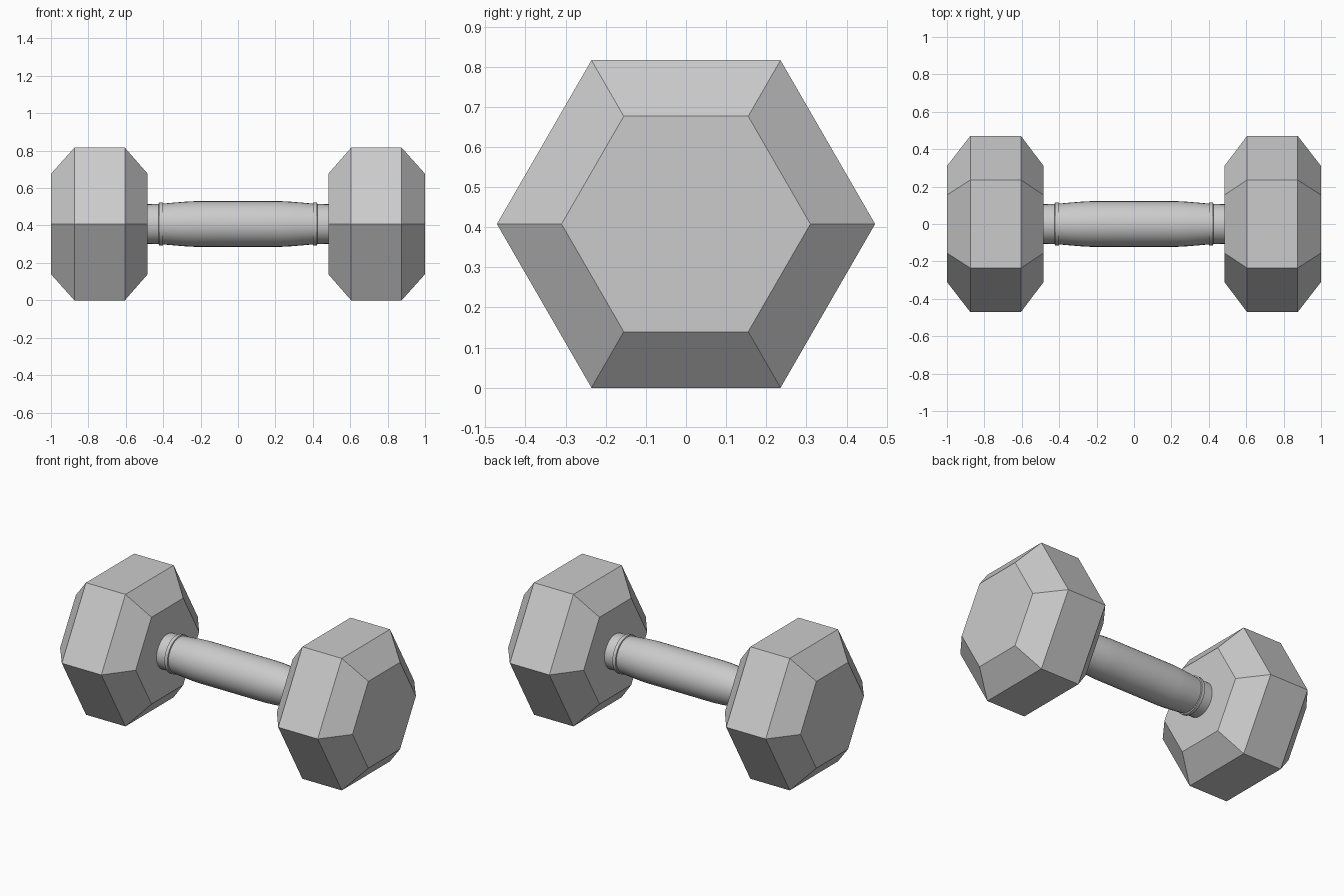
import bpy, bmesh
from math import cos, sin, tau, radians

if "Cube" in bpy.data.objects:
    bpy.data.objects.remove(bpy.data.objects["Cube"])

CZ = 0.404  # axis height (half of hexagon flat-to-flat)


def lathe(name, profile, sides, smooth=False):
    """Revolve (x, radius) points around the x axis and cap both ends."""
    bm = bmesh.new()
    rings = [[bm.verts.new((x, r * cos(tau * i / sides), CZ + r * sin(tau * i / sides)))
              for i in range(sides)] for x, r in profile]
    for a, b in zip(rings, rings[1:]):
        for i in range(sides):
            j = (i + 1) % sides
            bm.faces.new((a[i], a[j], b[j], b[i]))
    bm.faces.new(rings[0])
    bm.faces.new(rings[-1])
    bmesh.ops.recalc_face_normals(bm, faces=bm.faces)
    mesh = bpy.data.meshes.new(name)
    bm.to_mesh(mesh)
    bm.free()
    obj = bpy.data.objects.new(name, mesh)
    bpy.context.collection.objects.link(obj)
    if smooth:
        bpy.ops.object.select_all(action='DESELECT')
        obj.select_set(True)
        bpy.context.view_layer.objects.active = obj
        bpy.ops.object.shade_smooth_by_angle(angle=radians(30))
    return obj


# hexagon: flats on top and bottom, corners at +-y
R_OUT, R_IN = CZ / cos(tau / 12), 0.31
CZ = 0.408
R_OUT = CZ / cos(tau / 12)

for side, s in (("left", -1), ("right", 1)):
    # bevelled hexagonal weight
    lathe(f"{side}_weight",
          [(s * 0.483, R_IN), (s * 0.605, R_OUT), (s * 0.875, R_OUT), (s * 1.0, R_IN)], 6)

# grip: swollen middle, a raised ring and a plain neck at each end
half = [(0.0, 0.122), (0.23, 0.122), (0.28, 0.1195), (0.34, 0.1145), (0.40, 0.109),
        (0.402, 0.116), (0.422, 0.116), (0.424, 0.107), (0.49, 0.106)]
profile = [(-x, r) for x, r in reversed(half[1:])] + half
lathe("handle", profile, 32, smooth=True)
